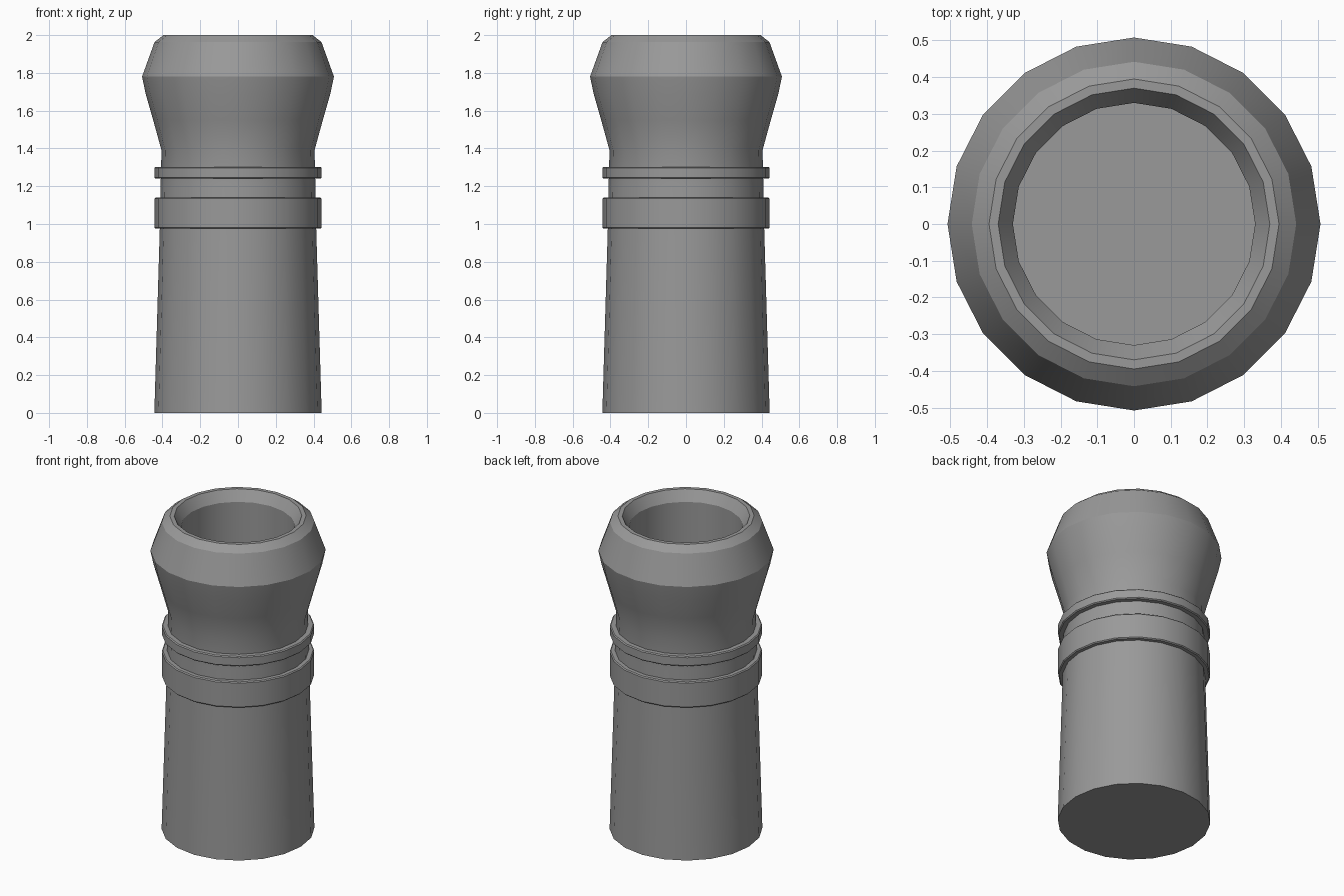
import bpy, bmesh
from math import cos, sin, tau, radians

if "Cube" in bpy.data.objects:
    bpy.data.objects.remove(bpy.data.objects["Cube"])

SIDES = 20

# Dark grey clay
clay = bpy.data.materials.new("dark_clay")
clay.diffuse_color = (0.32, 0.32, 0.32, 1)
clay.use_nodes = True
clay.node_tree.nodes["Principled BSDF"].inputs["Base Color"].default_value = clay.diffuse_color


def lathe(name, profile, ring=False):
    """Revolve (radius, z) points; either cap both ends or close into a ring."""
    bm = bmesh.new()
    loops = [[bm.verts.new((r * cos(tau * i / SIDES), r * sin(tau * i / SIDES), z))
              for i in range(SIDES)] for r, z in profile]
    pairs = list(zip(loops, loops[1:]))
    if ring:
        pairs.append((loops[-1], loops[0]))
    else:
        bm.faces.new(loops[0])
        bm.faces.new(loops[-1])
    for a, b in pairs:
        for i in range(SIDES):
            j = (i + 1) % SIDES
            bm.faces.new((a[i], a[j], b[j], b[i]))
    bmesh.ops.recalc_face_normals(bm, faces=bm.faces)
    mesh = bpy.data.meshes.new(name)
    bm.to_mesh(mesh)
    bm.free()
    mesh.materials.append(clay)
    obj = bpy.data.objects.new(name, mesh)
    bpy.context.collection.objects.link(obj)
    bpy.ops.object.select_all(action='DESELECT')
    obj.select_set(True)
    bpy.context.view_layer.objects.active = obj
    bpy.ops.object.shade_smooth_by_angle(angle=radians(25))
    return obj


def band(name, z0, z1, r=0.442, inner=0.39, b=0.006):
    """Raised collar with softened outer edges."""
    lathe(name, [(inner, z0), (r - b, z0), (r, z0 + b),
                 (r, z1 - b), (r - b, z1), (inner, z1)], ring=True)


# Tapered shaft, flared head, rim and hollow mouth
lathe("pot_body", [
    (0.443, 0), (0.414, 0.98), (0.410, 1.20), (0.405, 1.39),
    (0.449, 1.55), (0.489, 1.69), (0.508, 1.78),
    (0.442, 1.963), (0.395, 2.0), (0.37, 2.0), (0.33, 1.935), (0.33, 1.40)])

# Decorative collars
band("wide_collar", 0.975, 1.14)
band("narrow_collar", 1.24, 1.303)
